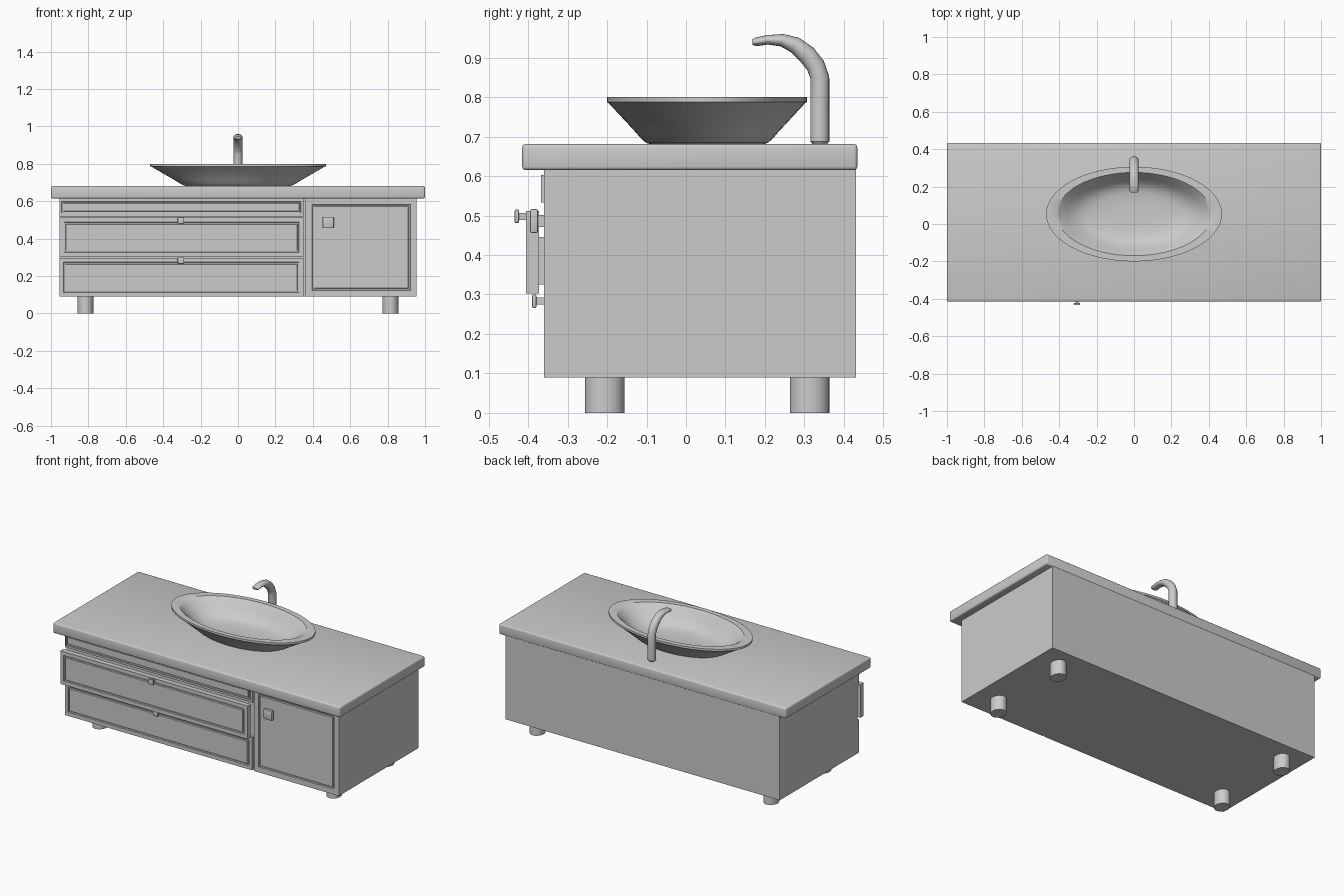
import bpy, bmesh, math
from mathutils import Vector

if "Cube" in bpy.data.objects:
    bpy.data.objects.remove(bpy.data.objects["Cube"])


def finish(bm, name, smooth=False):
    bmesh.ops.recalc_face_normals(bm, faces=bm.faces)
    me = bpy.data.meshes.new(name)
    bm.to_mesh(me)
    bm.free()
    ob = bpy.data.objects.new(name, me)
    bpy.context.collection.objects.link(ob)
    if smooth:
        bpy.ops.object.select_all(action='DESELECT')
        ob.select_set(True)
        bpy.context.view_layer.objects.active = ob
        bpy.ops.object.shade_smooth_by_angle(angle=math.radians(35))
    return ob


def make_box(x, y, z):
    bm = bmesh.new()
    bmesh.ops.create_cube(bm, size=1)
    for v in bm.verts:
        v.co = [(a + b) / 2 + c * (b - a) for c, (a, b) in zip(v.co, (x, y, z))]
    return bm


def box(name, x, y, z, bevel=0, segments=2):
    bm = make_box(x, y, z)
    if bevel:
        bmesh.ops.bevel(bm, geom=bm.edges[:], offset=bevel, segments=segments,
                        profile=0.5, affect='EDGES')
    return finish(bm, name, bevel > 0)


def panel(name, x, y, z, border):
    """Front panel with a narrow groove around its centre field."""
    bm = make_box(x, y, z)
    bm.normal_update()
    front = min(bm.faces, key=lambda f: f.calc_center_median().y)
    for thick, depth in ((border, 0), (0.002, -0.008), (0.007, 0), (0.002, 0.008)):
        bmesh.ops.inset_region(bm, faces=[front], thickness=thick, use_even_offset=True)
        for v in front.verts:
            v.co.y -= depth
    return finish(bm, name)


def loft(name, rings):
    """Skin a list of closed rings and cap both ends."""
    bm = bmesh.new()
    rows = [[bm.verts.new(p) for p in r] for r in rings]
    n = len(rows[0])
    for a, b in zip(rows, rows[1:]):
        for i in range(n):
            bm.faces.new((a[i], a[(i + 1) % n], b[(i + 1) % n], b[i]))
    bm.faces.new(rows[0])
    bm.faces.new(rows[-1])
    return finish(bm, name, True)


def angles(n):
    return [2 * math.pi * i / n for i in range(n)]


def ellipse(cx, cy, z, rx, ry, n):
    return [(cx + rx * math.cos(t), cy + ry * math.sin(t), z) for t in angles(n)]


def knob(name, x, z, front, back, size, head):
    s = size / 2
    box(name + "_head", (x - s, x + s), (front, front + head), (z - s, z + s), 0.004)
    box(name + "_stem", (x - s * 0.5, x + s * 0.5), (front + head - 0.003, back + 0.004),
        (z - s * 0.5, z + s * 0.5))


# Cabinet body and countertop
box("cabinet", (-0.955, 0.955), (-0.345, 0.431), (0.09, 0.62))
box("countertop", (-1, 1), (-0.415, 0.434), (0.615, 0.681), 0.009, 3)

# Drawer fronts and door
panel("lower_drawer", (-0.955, 0.35), (-0.36, -0.343), (0.09, 0.297), 0.023)
panel("middle_drawer", (-0.955, 0.35), (-0.405, -0.373), (0.303, 0.512), 0.024)
box("middle_drawer_box", (-0.92, 0.315), (-0.375, -0.34), (0.325, 0.445))
box("top_drawer", (-0.955, 0.352), (-0.36, -0.343), (0.518, 0.617))
panel("top_drawer_panel", (-0.946, 0.34), (-0.367, -0.358), (0.533, 0.602), 0.003)
panel("door", (0.362, 0.955), (-0.36, -0.343), (0.09, 0.617), 0.034)

# Knobs
knob("middle_drawer_knob", -0.305, 0.498, -0.434, -0.405, 0.035, 0.011)
knob("lower_drawer_knob", -0.305, 0.283, -0.390, -0.360, 0.035, 0.011)
knob("door_knob", 0.482, 0.486, -0.395, -0.360, 0.060, 0.020)

# Legs
for sx, side in ((-1, "left"), (1, "right")):
    for y, end in ((-0.206, "front"), (0.313, "back")):
        loft(f"{end}_{side}_leg", [ellipse(sx * 0.815, y, z, 0.043, 0.05, 20)
                                   for z in (0, 0.092)])

# Oval vessel basin: outside profile, rim, then inside profile
outer = [(0.54, 0.679), (0.61, 0.684), (0.66, 0.695), (0.71, 0.71), (0.985, 0.785),
         (1, 0.787), (1, 0.8), (0.88, 0.8)]
inner = [(0.85, 0.791), (0.76, 0.755), (0.67, 0.725), (0.58, 0.706),
         (0.46, 0.696), (0.25, 0.692), (0.08, 0.691)]
loft("basin", [ellipse(0, 0.053, z, 0.47 * s, 0.253 * s, 64) for s, z in outer + inner])

# Faucet: (y, z, half thickness, half width) along the spout
path = [(0.339, 0.680, 0.018, 0.018), (0.339, 0.688, 0.024, 0.024),
        (0.339, 0.770, 0.024, 0.024), (0.339, 0.850, 0.024, 0.024),
        (0.328, 0.880, 0.024, 0.024), (0.306, 0.908, 0.024, 0.024),
        (0.276, 0.932, 0.021, 0.024), (0.243, 0.944, 0.016, 0.024),
        (0.206, 0.945, 0.012, 0.024), (0.178, 0.940, 0.011, 0.023),
        (0.168, 0.939, 0.007, 0.017)]
rings = []
for i, (y, z, r, w) in enumerate(path):
    a, b = path[max(i - 1, 0)], path[min(i + 1, len(path) - 1)]
    t = Vector((b[0] - a[0], b[1] - a[1])).normalized()
    rings.append([(w * math.cos(k), y + t.y * r * math.sin(k), z - t.x * r * math.sin(k))
                  for k in angles(20)])
loft("faucet", rings)
